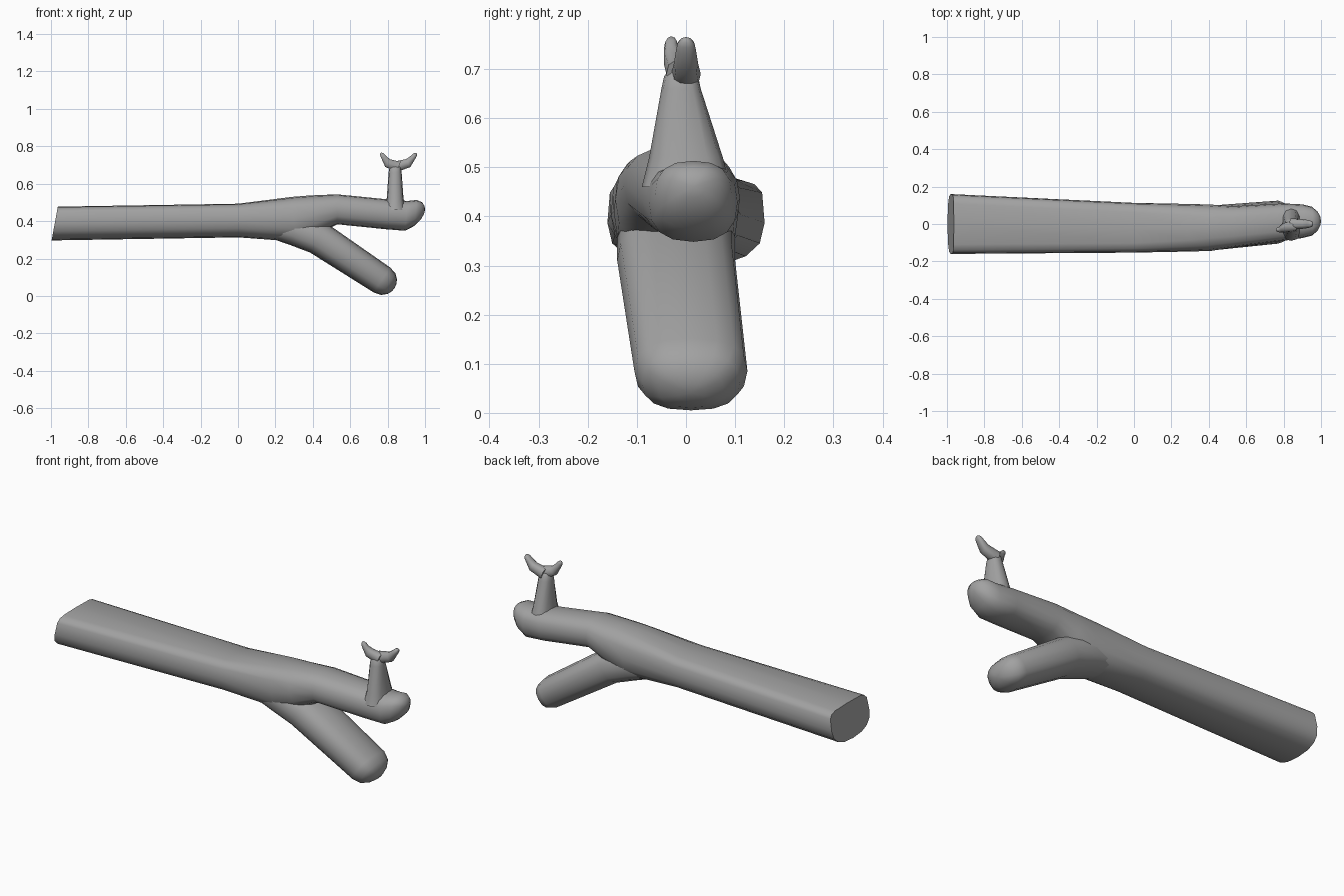
import bpy
import bmesh
from math import cos, sin, pi, radians
from mathutils import Vector

cube = bpy.data.objects.get("Cube")
if cube:
    bpy.data.objects.remove(cube, do_unlink=True)

# Single bark colour
bark = bpy.data.materials.new("bark_grey")
bark.use_nodes = True
grey = (.36, .36, .36, 1)
bark.diffuse_color = grey
bark.node_tree.nodes["Principled BSDF"].inputs["Base Color"].default_value = grey


def rounded(value, power):
    """Superellipse coordinate: higher powers give a boxier outline."""
    sign = 1 if value >= 0 else -1
    return sign * abs(value) ** (2 / power)


def limb(name, path, tip, tip_rise=0, slant=0, flat_top=2.5, sides=16):
    """Tapering limb along stations of x, z, half depth, y, half width.
    The first ring may be slanted; the far end closes in a rounded tip."""
    centres = [Vector((x, y, z)) for x, z, depth, y, width in path]
    last = len(path) - 1
    rings = []
    for i, (x, z, depth, y, width) in enumerate(path):
        along = centres[min(i + 1, last)] - centres[max(i - 1, 0)]
        along.y = 0
        along.normalize()
        up = Vector((-along.z, 0, along.x))
        if i == 0:
            up += along * slant
        rings.append((centres[i], up * depth, width, max(2.5, flat_top - i)))

    # Rounded tip, following a quarter ellipse
    centre, up, width, power = rings[-1]
    lift = Vector((0, 0, tip_rise))
    for degrees in (30, 55, 75):
        angle = radians(degrees)
        reach = (along * tip + lift) * sin(angle)
        shrink = cos(angle)
        rings.append((centre + reach, up * shrink, width * shrink, power))
    end = centre + along * tip + lift

    # Skin the rings
    bm = bmesh.new()
    loops = []
    for centre, up, width, power in rings:
        loop = []
        for k in range(sides):
            angle = 2 * pi * k / sides
            boxiness = power if sin(angle) > 0 else 2.5
            across = Vector((0, width * rounded(cos(angle), boxiness), 0))
            height = up * rounded(sin(angle), boxiness)
            loop.append(bm.verts.new(centre + across + height))
        loops.append(loop)
    for near, far in zip(loops, loops[1:]):
        for k in range(sides):
            n = (k + 1) % sides
            bm.faces.new((near[k], near[n], far[n], far[k]))
    bm.faces.new(loops[0])
    apex = bm.verts.new(end)
    for k in range(sides):
        bm.faces.new((loops[-1][k], loops[-1][(k + 1) % sides], apex))
    bmesh.ops.recalc_face_normals(bm, faces=bm.faces)

    mesh = bpy.data.meshes.new(name)
    bm.to_mesh(mesh)
    bm.free()
    mesh.materials.append(bark)
    obj = bpy.data.objects.new(name, mesh)
    bpy.context.collection.objects.link(obj)
    bpy.ops.object.select_all(action="DESELECT")
    obj.select_set(True)
    bpy.context.view_layer.objects.active = obj
    bpy.ops.object.shade_smooth_by_angle(angle=radians(55))


# Trunk with a slanted cut end, running on into the upper branch
limb("trunk_and_upper_branch", [
    (-.98, .387, .09, 0, .16),
    (0, .403, .09, -.02, .133),
    (.3, .41, .12, -.02, .127),
    (.41, .435, .105, -.02, .124),
    (.53, .463, .08, -.015, .11),
    (.8, .436, .08, .01, .1),
    (.9, .428, .08, .015, .09),
], tip=.1, tip_rise=.04, slant=.2, flat_top=5)

# Lower branch, emerging from the underside of the trunk
limb("lower_branch", [
    (.15, .39, .07, -.02, .1),
    (.3, .36, .09, -.02, .12),
    (.43, .31, .09, -.02, .12),
    (.77, .085, .08, .01, .115),
], tip=.08)

# Twig standing on the upper branch
limb("twig_stem", [
    (.84, .46, .06, 0, .09),
    (.84, .52, .045, 0, .075),
    (.84, .66, .035, -.01, .04),
], tip=.05, sides=12)

# Forked tips of the twig, curling upwards
limb("twig_left_tip", [
    (.84, .69, .03, 0, .03),
    (.91, .71, .025, 0, .025),
    (.935, .74, .015, 0, .02),
], tip=.03, sides=10)
limb("twig_right_tip", [
    (.86, .69, .03, -.01, .03),
    (.8, .71, .025, -.02, .025),
    (.78, .74, .015, -.03, .015),
], tip=.03, sides=10)
